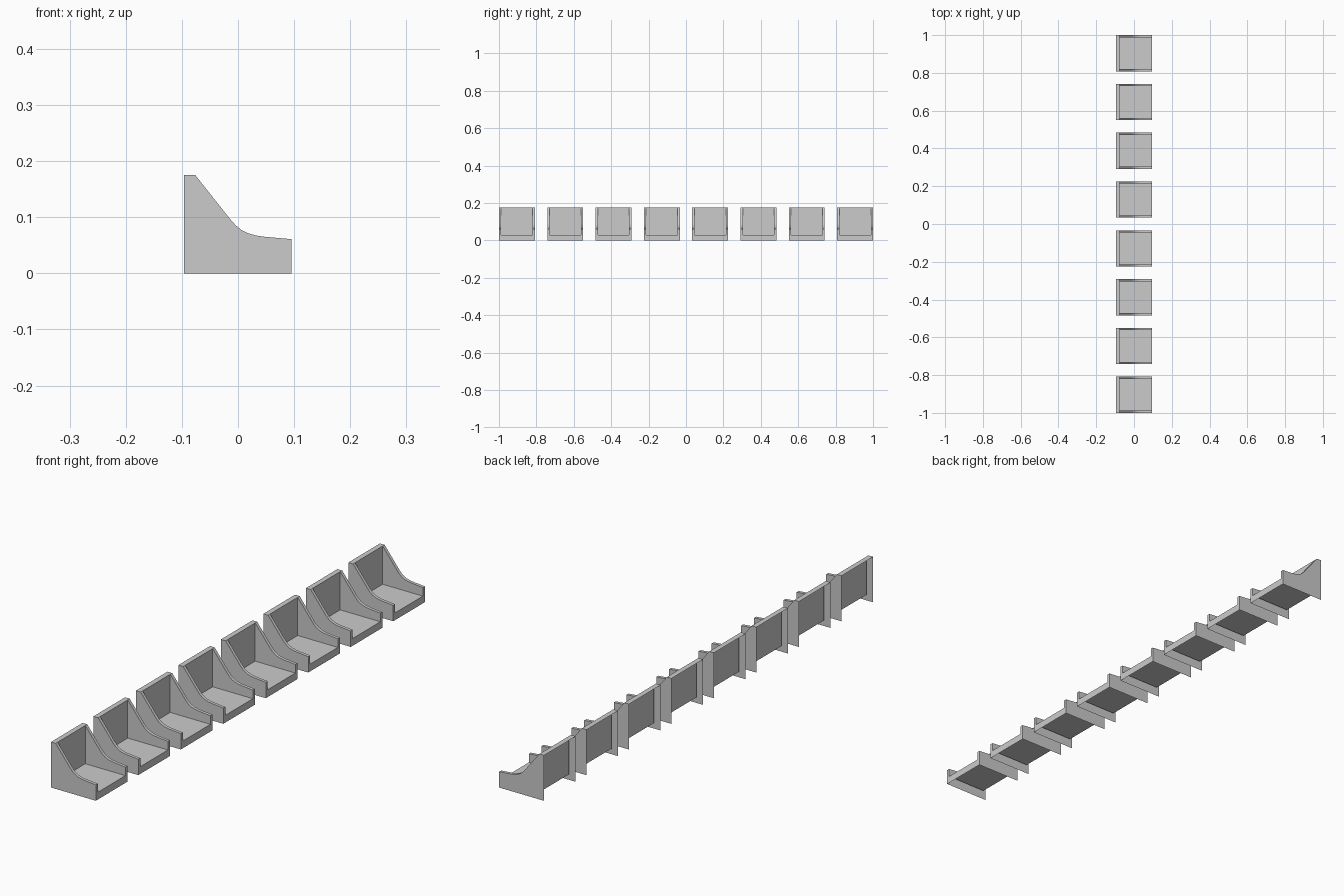
import bpy, bmesh

if "Cube" in bpy.data.objects:
    bpy.data.objects.remove(bpy.data.objects["Cube"])

COUNT, PITCH = 8, 0.2583
HALF_W, WALL = 0.096, 0.012          # half width, side wall thickness
BACK, FRONT, SEAT_Z = -0.096, 0.095, 0.028
# sloping armrest edge, from the top of the back to the front
RIM = [(-0.076, 0.175), (-0.013, 0.0955), (-0.004, 0.0855), (0.006, 0.0775),
       (0.018, 0.0715), (0.032, 0.0675), (0.048, 0.0652), (FRONT, 0.061)]
TOP_X, TOP_Z = RIM[0]
RIM_Z = RIM[-1][1]


def seat_mesh():
    """Moulded shell seat, hollow behind and below."""
    bm = bmesh.new()

    def face(*pts):
        bm.faces.new([bm.verts.new(p) for p in pts])

    inner = HALF_W - WALL
    for s in (-1, 1):
        yo, yi = s * HALF_W, s * inner
        # outer side
        outline = [(BACK, 0), (FRONT, 0), (FRONT, SEAT_Z)] + RIM[::-1] + [(BACK, TOP_Z)]
        face(*[(x, yo, z) for x, z in outline])
        # inner side
        outline = [(TOP_X, SEAT_Z), (FRONT, SEAT_Z)] + RIM[::-1]
        face(*[(x, yi, z) for x, z in outline])
        # rim between the two
        for (x0, z0), (x1, z1) in zip(RIM, RIM[1:]):
            face((x0, yo, z0), (x1, yo, z1), (x1, yi, z1), (x0, yi, z0))
        # front end of the side wall
        face((FRONT, yo, SEAT_Z), (FRONT, yi, SEAT_Z), (FRONT, yi, RIM_Z), (FRONT, yo, RIM_Z))
    # seat pan and back panel
    face((TOP_X, -inner, SEAT_Z), (FRONT, -inner, SEAT_Z), (FRONT, inner, SEAT_Z), (TOP_X, inner, SEAT_Z))
    face((TOP_X, -inner, SEAT_Z), (TOP_X, inner, SEAT_Z), (TOP_X, inner, TOP_Z), (TOP_X, -inner, TOP_Z))
    # front lip and top of the back
    ys = (-HALF_W, -inner, inner, HALF_W)
    face(*[(FRONT, y, SEAT_Z) for y in ys], (FRONT, HALF_W, 0), (FRONT, -HALF_W, 0))
    face(*[(TOP_X, y, TOP_Z) for y in ys], (BACK, HALF_W, TOP_Z), (BACK, -HALF_W, TOP_Z))

    bmesh.ops.remove_doubles(bm, verts=bm.verts, dist=1e-5)
    bmesh.ops.recalc_face_normals(bm, faces=bm.faces)
    mesh = bpy.data.meshes.new("seat_shell")
    bm.to_mesh(mesh)
    bm.free()
    return mesh


# row of identical seats
mesh = seat_mesh()
for i in range(COUNT):
    seat = bpy.data.objects.new(f"seat_{i + 1}", mesh)
    seat.location.y = (i - (COUNT - 1) / 2) * PITCH
    bpy.context.collection.objects.link(seat)
